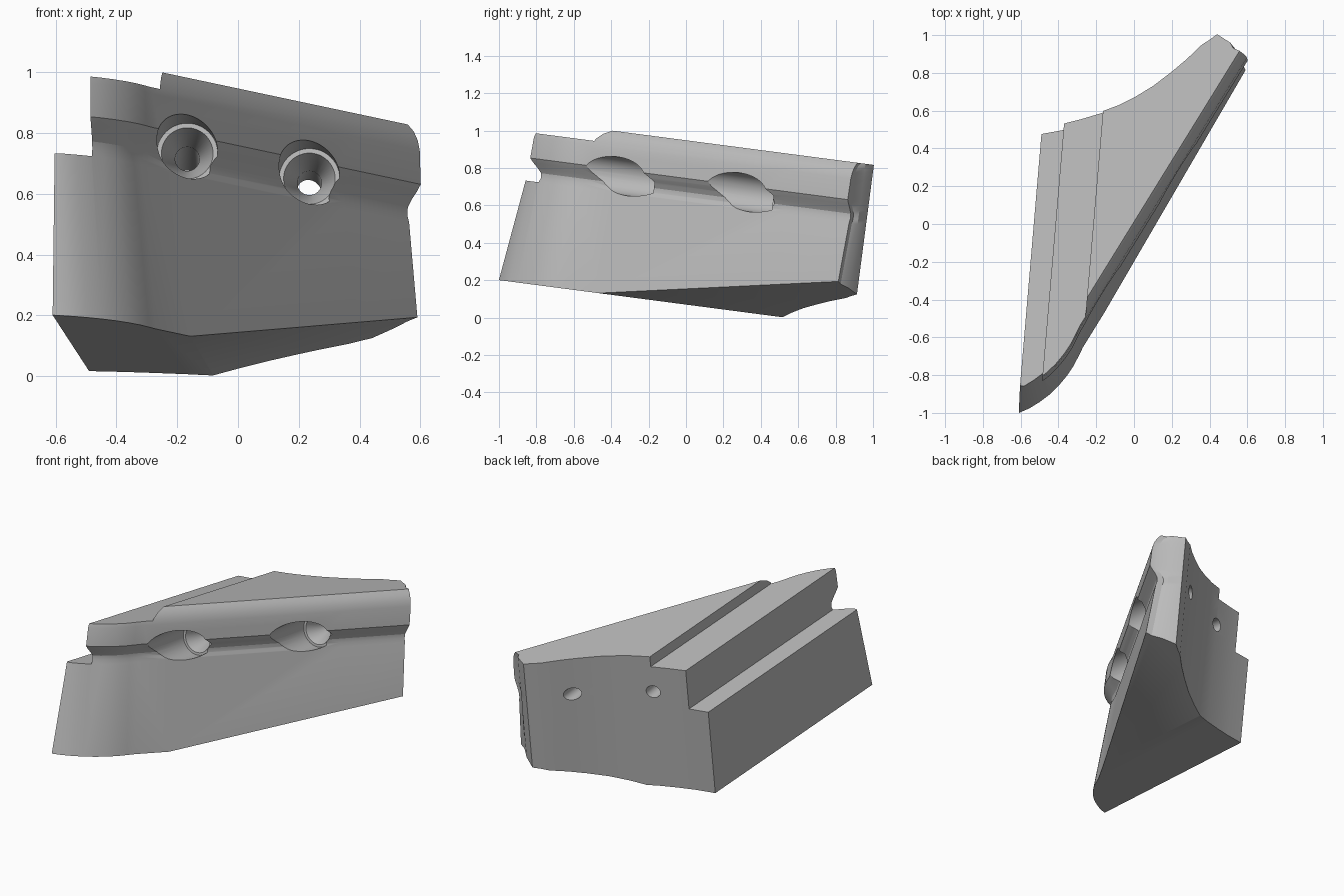
import bpy, bmesh, math
from mathutils import Vector, Matrix

cube = bpy.data.objects.get("Cube")
if cube:
    bpy.data.objects.remove(cube, do_unlink=True)

TILT = Matrix.Rotation(-math.atan(0.131), 4, 'X')   # the block leans on its sloping base

grey = bpy.data.materials.new("plain grey")
grey.use_nodes = True
grey.diffuse_color = (0.5, 0.5, 0.5, 1)
grey.node_tree.nodes["Principled BSDF"].inputs["Base Color"].default_value = (0.5, 0.5, 0.5, 1)


def make_object(name, bm):
    bmesh.ops.recalc_face_normals(bm, faces=bm.faces)
    mesh = bpy.data.meshes.new(name)
    bm.to_mesh(mesh)
    bm.free()
    mesh.materials.append(grey)
    obj = bpy.data.objects.new(name, mesh)
    bpy.context.collection.objects.link(obj)
    return obj


def loft(bm, rings):
    """Skin a stack of rings and cap both ends."""
    loops = [[bm.verts.new(p) for p in ring] for ring in rings]
    n = len(loops[0])
    for a, b in zip(loops, loops[1:]):
        for i in range(n):
            j = (i + 1) % n
            bm.faces.new((a[i], a[j], b[j], b[i]))
    bm.faces.new(loops[0][::-1])
    bm.faces.new(loops[-1])


# Plan outline: curved nose, straight front, lipped end, hollow back
nose = [(-.61, -1.018), (-.555, -.994), (-.5, -.96), (-.447, -.92), (-.4, -.874),
        (-.357, -.822), (-.32, -.767), (-.293, -.714), (-.27, -.667)]
front = [Vector(p) for p in nose + [(.4, .427), (.61, .77), (.575, .785)]]
back = [Vector(p) for p in [
    (.51, .845), (.44, .89), (.4, .86), (.36, .835), (.28, .758), (.2, .69), (.1, .613),
    (0, .552), (-.08, .512), (-.165, .48), (-.27, .448), (-.37, .422), (-.49, .4)]]

# Inward direction of every front point
inward = []
for i in range(len(front) - 2):
    t = (front[i + 1] - front[max(i - 1, 0)]).normalized()
    inward.append(Vector((-t.y, t.x)))
inward[0] = Vector((.12, 1.35))
inward += [inward[-1], inward[-1]]

# Height and inset of the front face: lean, groove, lip, rounded top
profile = [(.069, 0), (.615, .055), (.64, .062), (.665, .06), (.69, .045), (.715, .025),
           (.738, .01), (.85, .014), (.885, .022), (.915, .037), (.94, .06)]

bm = bmesh.new()
loft(bm, [[(*(p + d * w), z) for p, w in zip(front, inward)] + [(*p, z) for p in back]
          for z, d in profile])

# Rising underside towards the far end
cut = bmesh.ops.bisect_plane(bm, geom=bm.verts[:] + bm.edges[:] + bm.faces[:],
                             plane_co=(-.118, 0, .07), plane_no=(-.35, .026, 1),
                             clear_inner=True)
bmesh.ops.holes_fill(bm, edges=[e for e in bm.edges if e.is_boundary])
block = make_object("wedge_block", bm)


def cut_away(cutter):
    mod = block.modifiers.new("cut", 'BOOLEAN')
    mod.operation, mod.solver, mod.object = 'DIFFERENCE', 'EXACT', cutter
    bpy.context.view_layer.objects.active = block
    bpy.ops.object.modifier_apply(modifier=mod.name)
    bpy.data.objects.remove(cutter, do_unlink=True)


# Two steps down along the left side
for x, z in ((-.406, .615), (-.205, .873)):
    bm = bmesh.new()
    base = [(-2, -2), (x - .17, -2), (x + .17, 2), (-2, 2)]
    loft(bm, [[(*p, h) for p in base] for h in (z, 2)])
    cut_away(make_object("step_cutter", bm))

# Countersunk screw holes
for x, seat, throat in ((-.167, -.26, -.12), (.235, .38, .49)):
    bm = bmesh.new()
    rings = []
    for r, y in ((.1, -1.5), (.1, seat), (.085, seat), (.04, throat), (.04, 1.5)):
        rings.append([(x + r * math.cos(a), y, .705 + r * math.sin(a))
                      for a in (math.tau * k / 48 for k in range(48))])
    loft(bm, rings)
    cut_away(make_object("screw_hole_cutter", bm))

# Lean the block and shade it
block.data.transform(TILT)
bpy.ops.object.select_all(action='DESELECT')
block.select_set(True)
bpy.context.view_layer.objects.active = block
bpy.ops.object.shade_smooth_by_angle(angle=math.radians(25))
